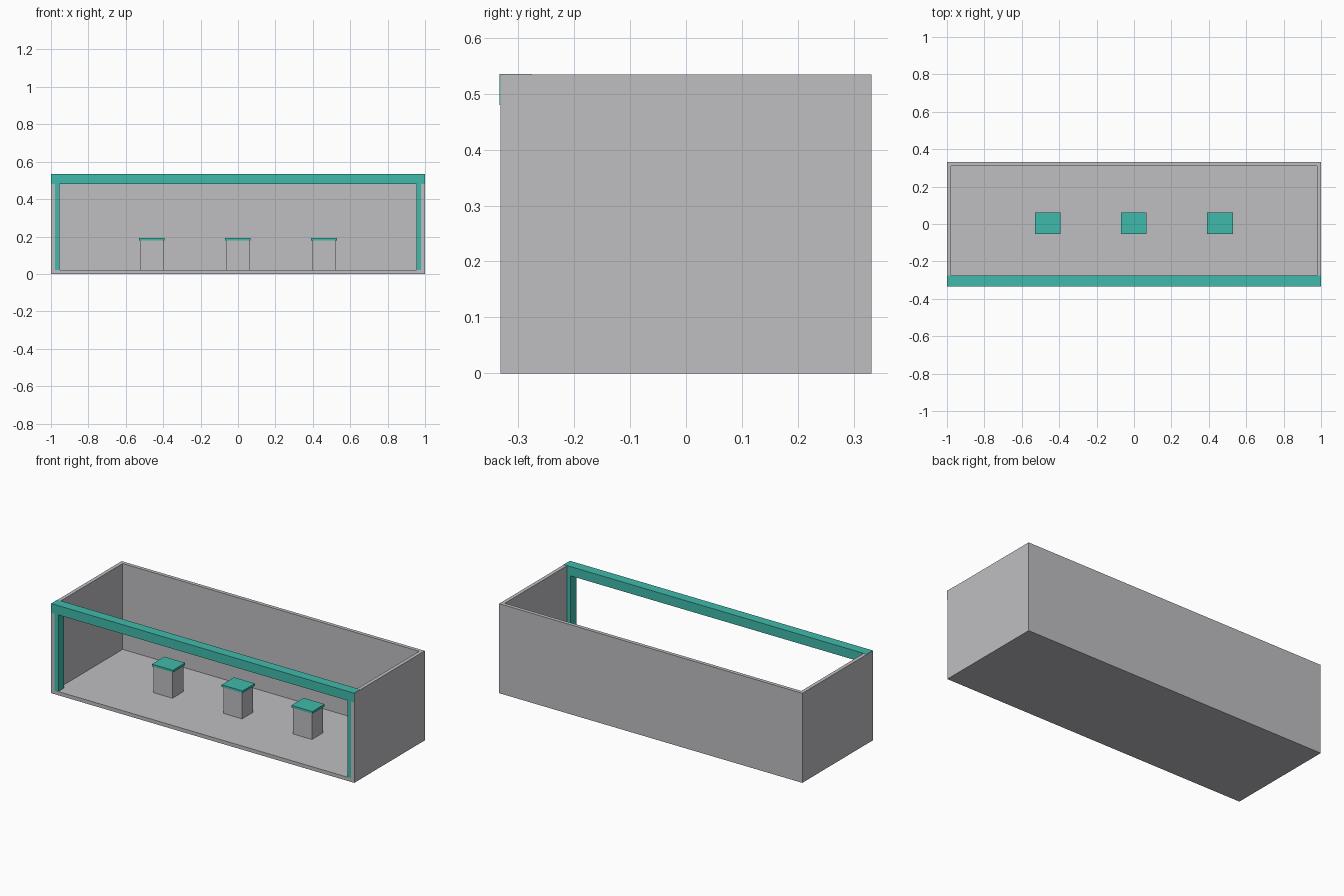
import bpy

if "Cube" in bpy.data.objects:
    bpy.data.objects.remove(bpy.data.objects["Cube"])


def material(name, color):
    m = bpy.data.materials.new(name)
    m.diffuse_color = (*color, 1)
    m.use_nodes = True
    m.node_tree.nodes["Principled BSDF"].inputs["Base Color"].default_value = m.diffuse_color
    return m


GREY = material("light grey", (0.52, 0.52, 0.545))
TEAL = material("teal", (0.051, 0.49, 0.41))


def box(name, x, y, z, mat):
    """Box spanning the (low, high) ranges on each axis."""
    bpy.ops.mesh.primitive_cube_add(size=1)
    ob = bpy.context.object
    ob.name = name
    for v in ob.data.vertices:
        v.co = [r[0] if c < 0 else r[1] for c, r in zip(v.co, (x, y, z))]
    ob.data.materials.append(mat)
    return ob


H, D, T = 0.534, 0.332, 0.022  # height, half depth, wall thickness

# Room shell: floor, back and side walls, open at the front and top
shell = box("room_shell", (-1, 1), (-D, D), (0, H), GREY)
cutter = box("room_cutter", (-1 + T, 1 - T), (-D - 0.1, D - T), (T, H + 0.1), GREY)
cutter.hide_render = True
cutter.hide_set(True)
cut = shell.modifiers.new("hollow", 'BOOLEAN')
cut.operation = 'DIFFERENCE'
cut.solver = 'EXACT'
cut.object = cutter

# Front frame: lintel beam and two corner posts
box("front_beam", (-0.9995, 0.9995), (-D - 0.0015, -0.275), (0.48, H + 0.0015), TEAL)
for side, name in ((-1, "left_post"), (1, "right_post")):
    xs = sorted((side * 0.954, side * 0.9995))
    box(name, xs, (-D + 0.0005, -0.275), (0.0005, 0.48), TEAL)

# Three display pedestals with overhanging caps
for i, cx in enumerate((-0.461, -0.001, 0.459), 1):
    cy = 0.004
    box(f"pedestal_{i}", (cx - 0.062, cx + 0.062), (cy - 0.052, cy + 0.052), (T, 0.18), GREY)
    box(f"pedestal_cap_{i}", (cx - 0.069, cx + 0.069), (cy - 0.058, cy + 0.058), (0.18, 0.193), TEAL)
